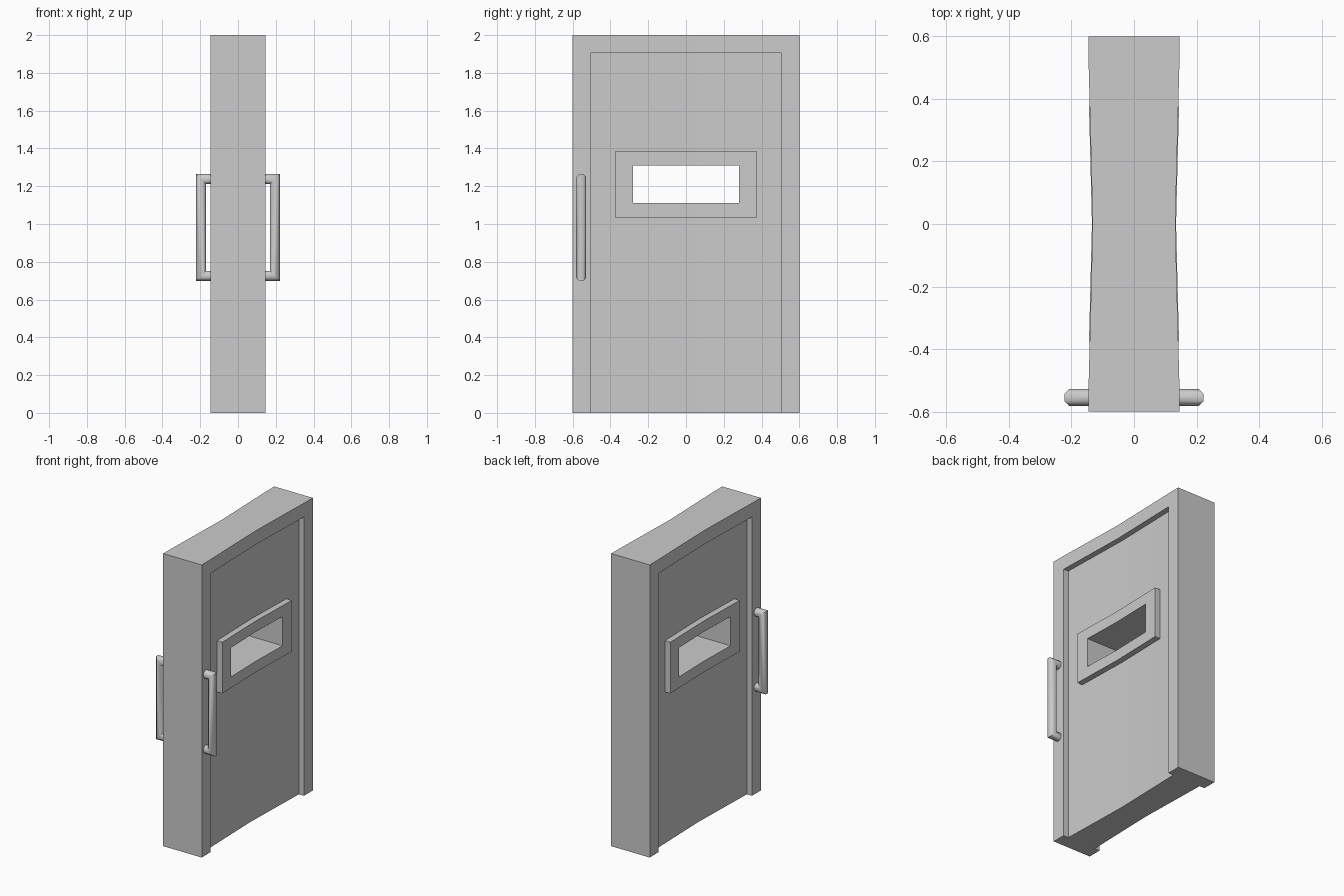
import bpy
import bmesh
import math

cube = bpy.data.objects.get("Cube")
if cube:
    bpy.data.objects.remove(cube, do_unlink=True)

steel = bpy.data.materials.new("plain grey")
steel.use_nodes = True
GREY = (0.6, 0.6, 0.6, 1)
steel.diffuse_color = GREY
steel.node_tree.nodes["Principled BSDF"].inputs["Base Color"].default_value = GREY


def finish(bm, name, angle):
    """Weld, orient and add a mesh to the scene."""
    bmesh.ops.remove_doubles(bm, verts=bm.verts, dist=0.0001)
    bmesh.ops.recalc_face_normals(bm, faces=bm.faces)
    mesh = bpy.data.meshes.new(name)
    bm.to_mesh(mesh)
    bm.free()
    mesh.materials.append(steel)
    obj = bpy.data.objects.new(name, mesh)
    bpy.context.collection.objects.link(obj)
    bpy.ops.object.select_all(action="DESELECT")
    obj.select_set(True)
    bpy.context.view_layer.objects.active = obj
    bpy.ops.object.shade_smooth_by_angle(angle=math.radians(angle))


# Door leaf: a grid of cells, each at its own level on both faces
BOW = {0.0: 0.132, 0.28: 0.139, 0.375: 0.1415, 0.505: 0.145, 0.6: 0.146}
HALF = sorted(BOW)
YS = [-y for y in reversed(HALF[1:])] + HALF
ZS = [0, 1.035, 1.11, 1.31, 1.385, 1.905, 2]
RECESS, RAISE = -0.038, 0.0025


def level(i, j):
    """Height of a cell above the bowed face, or None where it is open."""
    if not (0 <= i < len(YS) - 1 and 0 <= j < len(ZS) - 1):
        return None
    y = abs(YS[i] + YS[i + 1]) / 2
    z = (ZS[j] + ZS[j + 1]) / 2
    if y < 0.28 and 1.11 < z < 1.31:
        return None                      # window opening
    if y < 0.375 and 1.035 < z < 1.385:
        return RAISE                     # window frame
    if y < 0.505 and z < 1.905:
        return RECESS                    # sunk panel
    return 0.0                           # jambs and header


leaf = bmesh.new()


def quad(*points):
    leaf.faces.new([leaf.verts.new(p) for p in points])


def point(side, y, z, lift):
    return (side * (BOW[abs(y)] + lift), y, z)


def wall(a, b, one, two):
    """Close the step between two neighbouring cells along edge a-b."""
    if one == two:
        return
    if one is None or two is None:
        lift = two if one is None else one
        quad(point(-1, *a, lift), point(1, *a, lift),
             point(1, *b, lift), point(-1, *b, lift))
        return
    for side in (-1, 1):
        quad(point(side, *a, one), point(side, *a, two),
             point(side, *b, two), point(side, *b, one))


for i in range(len(YS)):
    for j in range(len(ZS)):
        here = level(i, j)
        if here is not None:
            for side in (-1, 1):
                quad(*(point(side, YS[i + u], ZS[j + v], here)
                       for u, v in ((0, 0), (1, 0), (1, 1), (0, 1))))
        if j < len(ZS) - 1:
            wall((YS[i], ZS[j]), (YS[i], ZS[j + 1]), level(i - 1, j), here)
        if i < len(YS) - 1:
            wall((YS[i], ZS[j]), (YS[i + 1], ZS[j]), level(i, j - 1), here)
finish(leaf, "door_leaf", 30)


# Pull handles: an eight-sided bar with mitred corners
def handle(name, side):
    bm = bmesh.new()
    radius, sides, y = 0.029, 8, -0.555
    bar, low, high = 0.196, 0.725, 1.238
    # each station: x, z and the direction of the outer side of the bend
    path = [(0.13, low, 0, -1), (bar, low, 1, -1),
            (bar, high, 1, 1), (0.13, high, 0, 1)]
    rings = []
    for x, z, dx, dz in path:
        ring = []
        for k in range(sides):
            a = math.tau * (k + 0.5) / sides
            out = radius * math.cos(a)
            ring.append(bm.verts.new((side * (x + dx * out),
                                      y + radius * math.sin(a), z + dz * out)))
        rings.append(ring)
    for r, s in zip(rings, rings[1:]):
        for k in range(sides):
            n = (k + 1) % sides
            bm.faces.new((r[k], r[n], s[n], s[k]))
    bm.faces.new(rings[0])
    bm.faces.new(rings[-1])
    finish(bm, name, 50)


handle("left_handle", 1)
handle("right_handle", -1)
